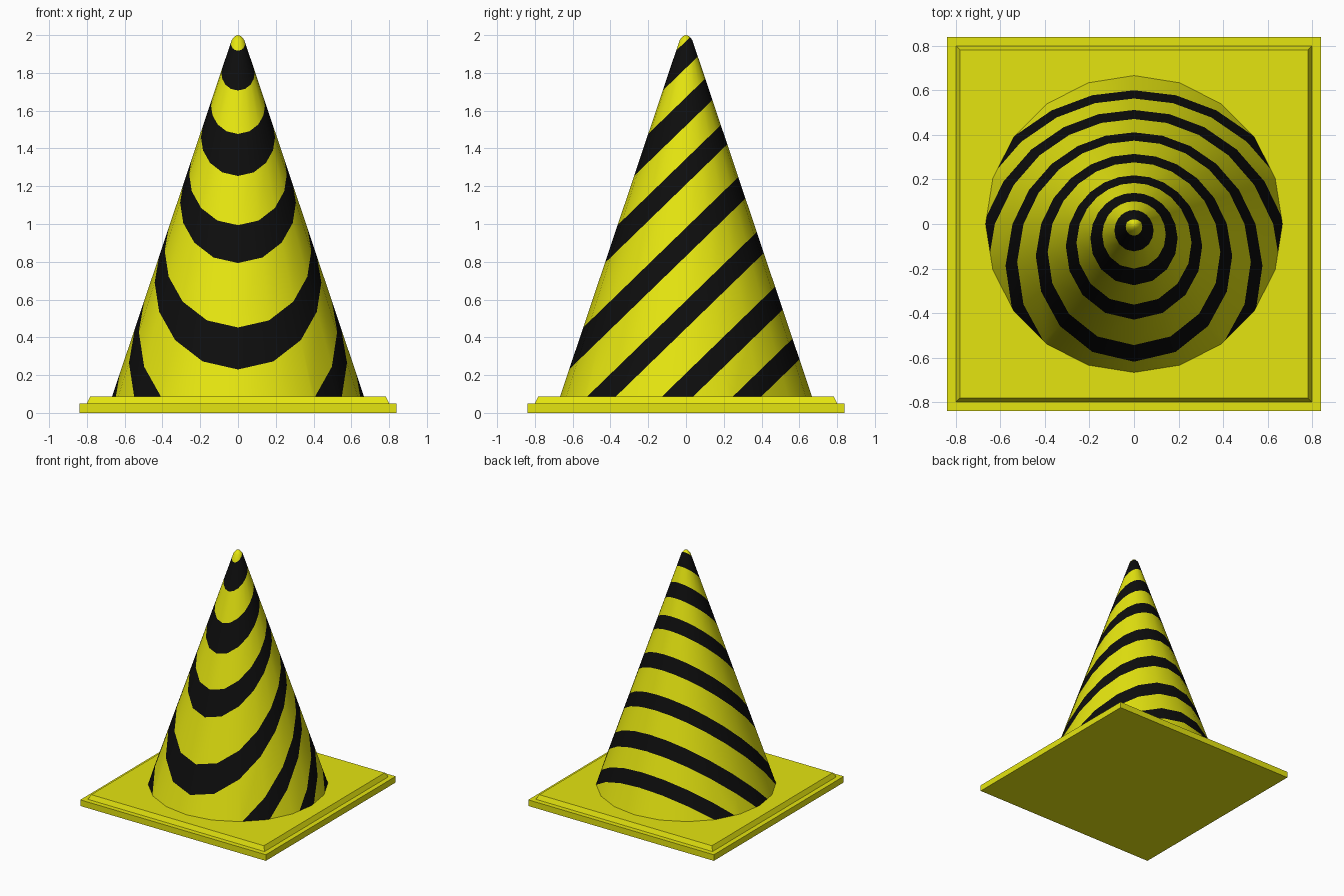
import bpy, bmesh, math
from mathutils import Vector

cube = bpy.data.objects.get("Cube")
if cube:
    bpy.data.objects.remove(cube, do_unlink=True)


def material(name, colour):
    mat = bpy.data.materials.new(name)
    mat.use_nodes = True
    mat.diffuse_color = colour
    mat.node_tree.nodes["Principled BSDF"].inputs["Base Color"].default_value = colour
    return mat


yellow = material("yellow", (0.78, 0.78, 0.005, 1))
black = material("black", (0.004, 0.004, 0.004, 1))


def add_object(name, bm, *mats):
    bmesh.ops.recalc_face_normals(bm, faces=bm.faces)
    mesh = bpy.data.meshes.new(name)
    bm.to_mesh(mesh)
    bm.free()
    for mat in mats:
        mesh.materials.append(mat)
    obj = bpy.data.objects.new(name, mesh)
    bpy.context.collection.objects.link(obj)
    return obj


def slab(name, bottom, top, z0, z1):
    """Square plate whose sides may taper from bottom to top half-width."""
    bm = bmesh.new()
    bmesh.ops.create_cube(bm, size=2)
    for v in bm.verts:
        half, z = (top, z1) if v.co.z > 0 else (bottom, z0)
        v.co = (v.co.x * half, v.co.y * half, z)
    return add_object(name, bm, yellow)


# Stepped square base
slab("base_plate", 0.84, 0.84, 0, 0.05)
slab("base_step", 0.80, 0.782, 0.05, 0.086)

# Cone body with a small blunted tip, spun from a profile
SIDES = 20
profile = [(0.667, 0.086), (0.033, 1.975), (0.014, 1.996), (0, 2.0)]
bm = bmesh.new()
points = [bm.verts.new((0, -r, z)) for r, z in profile]
edges = [bm.edges.new(pair) for pair in zip(points, points[1:])]
bmesh.ops.spin(bm, geom=points + edges, axis=(0, 0, 1), cent=(0, 0, 0),
               angle=math.tau, steps=SIDES)
bmesh.ops.remove_doubles(bm, verts=bm.verts, dist=0.0005)

# Slanted stripes: parallel planes cut the cone, rising towards the back
SLOPE = 0.97
stripes = [(-0.30, -0.154), (0.05, 0.21), (0.447, 0.594), (0.83, 0.98),
           (1.21, 1.345), (1.521, 1.671), (1.826, 1.968)]
normal = Vector((0, -SLOPE, 1))
for level in (limit for stripe in stripes for limit in stripe):
    bmesh.ops.bisect_plane(bm, geom=bm.verts[:] + bm.edges[:] + bm.faces[:], dist=1e-5,
                           plane_co=(0, 0, level), plane_no=normal)
for face in bm.faces:
    height = face.calc_center_median().dot(normal)
    face.material_index = int(any(low < height < high for low, high in stripes))
cone = add_object("striped_cone", bm, yellow, black)

# Smooth the cone sides
bpy.ops.object.select_all(action='DESELECT')
cone.select_set(True)
bpy.context.view_layer.objects.active = cone
bpy.ops.object.shade_smooth_by_angle(angle=math.radians(40))
